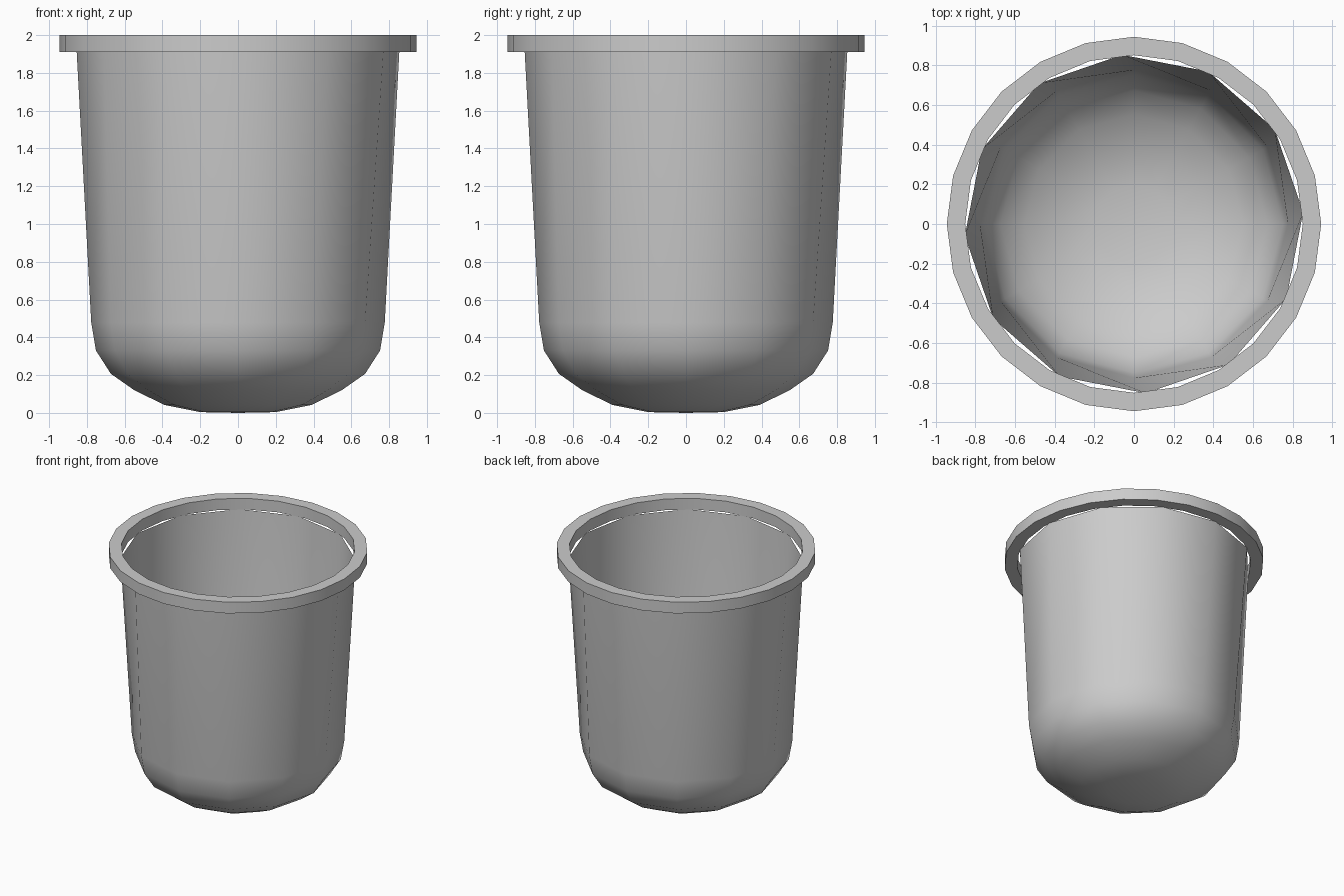
import bpy, bmesh
from math import sin, cos, pi, radians

if "Cube" in bpy.data.objects:
    bpy.data.objects.remove(bpy.data.objects["Cube"])


def ring(bm, r, z, n, twist=0.0):
    return [bm.verts.new((r * cos(2 * pi * i / n + twist),
                          r * sin(2 * pi * i / n + twist), z)) for i in range(n)]


def bridge(bm, a, b, split=False):
    n = len(a)
    for i in range(n):
        j = (i + 1) % n
        if split:
            bm.faces.new((a[i], a[j], b[j]))
            bm.faces.new((a[i], b[j], b[i]))
        else:
            bm.faces.new((a[i], a[j], b[j], b[i]))


def finish(bm, name, angle):
    mesh = bpy.data.meshes.new(name)
    bm.to_mesh(mesh)
    bm.free()
    obj = bpy.data.objects.new(name, mesh)
    bpy.context.collection.objects.link(obj)
    bpy.ops.object.select_all(action='DESELECT')
    obj.select_set(True)
    bpy.context.view_layer.objects.active = obj
    bpy.ops.object.shade_smooth_by_angle(angle=radians(angle))
    return obj


# Cup body: thin 12-sided shell, rounded base, wall slightly twisted to the top
bm = bmesh.new()
profile = [(0.2, 0.004), (0.39, 0.042), (0.552, 0.122),
           (0.673, 0.207), (0.752, 0.33), (0.777, 0.478)]
rings = [ring(bm, r, z, 12) for r, z in profile]
pole = bm.verts.new((0, 0, 0))
for i in range(12):
    bm.faces.new((pole, rings[0][(i + 1) % 12], rings[0][i]))
for a, b in zip(rings, rings[1:]):
    bridge(bm, a, b)
top = ring(bm, 0.856, 1.91, 12, radians(4))
bridge(bm, rings[-1], top, split=True)
finish(bm, "cup_body", 60)

# Rim: 24-sided flat band around the mouth
bm = bmesh.new()
loops = [ring(bm, r, z, 24) for r, z in
         [(0.945, 1.91), (0.945, 2.0), (0.852, 2.0), (0.852, 1.91)]]
for k in range(4):
    bridge(bm, loops[k], loops[(k + 1) % 4])
finish(bm, "rim", 30)
